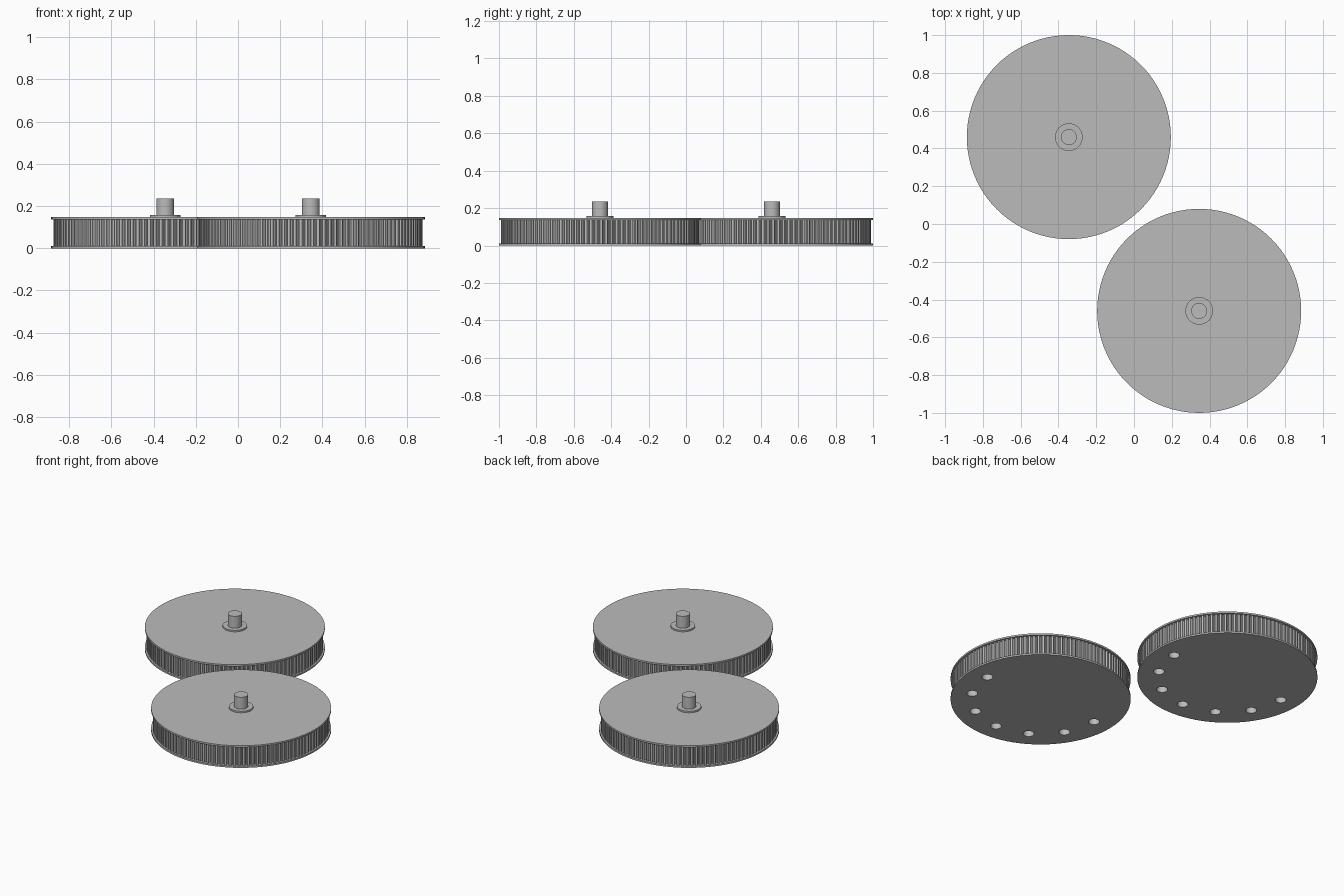
import bpy
import bmesh
from math import cos, sin, pi, radians
from mathutils import Matrix

cube = bpy.data.objects.get("Cube")
if cube:
    bpy.data.objects.remove(cube, do_unlink=True)

# Single grey material
grey = bpy.data.materials.new("plain grey")
grey.use_nodes = True
colour = (0.5, 0.5, 0.5, 1)
grey.diffuse_color = colour
grey.node_tree.nodes["Principled BSDF"].inputs["Base Color"].default_value = colour

RADIUS = 0.54
HEIGHT = 0.147
FLANGE = 0.011
TEETH = 120


def make_object(name, bm, location=(0, 0, 0)):
    bmesh.ops.recalc_face_normals(bm, faces=bm.faces)
    mesh = bpy.data.meshes.new(name)
    bm.to_mesh(mesh)
    bm.free()
    mesh.materials.append(grey)
    obj = bpy.data.objects.new(name, mesh)
    obj.location = location
    bpy.context.collection.objects.link(obj)
    return obj


def add_cylinder(bm, radius, z0, z1, x=0, y=0, sides=96):
    bmesh.ops.create_cone(bm, cap_ends=True, segments=sides, radius1=radius,
                          radius2=radius, depth=z1 - z0,
                          matrix=Matrix.Translation((x, y, (z0 + z1) / 2)))


def cylinder(name, radius, z0, z1, location, sides=96):
    bm = bmesh.new()
    add_cylinder(bm, radius, z0, z1, sides=sides)
    return make_object(name, bm, location)


def toothed_drum(name, location):
    # Each tooth is a flat land followed by a narrow rounded groove
    groove = ((0.0, 0.53), (0.45, 0.53), (0.55, 0.519), (0.72, 0.515), (0.9, 0.519))
    bm = bmesh.new()
    ring = []
    for i in range(TEETH):
        for step, r in groove:
            a = 2 * pi * (i + step) / TEETH
            ring.append(bm.verts.new((r * cos(a), r * sin(a), FLANGE)))
    face = bm.faces.new(ring)
    result = bmesh.ops.extrude_face_region(bm, geom=[face])
    top = [v for v in result["geom"] if isinstance(v, bmesh.types.BMVert)]
    bmesh.ops.translate(bm, verts=top, vec=(0, 0, HEIGHT - 2 * FLANGE))
    return make_object(name, bm, location)


def cut(obj, cutter):
    mod = obj.modifiers.new("pockets", 'BOOLEAN')
    mod.operation = 'DIFFERENCE'
    mod.solver = 'EXACT'
    mod.object = cutter
    bpy.context.view_layer.update()
    graph = bpy.context.evaluated_depsgraph_get()
    mesh = bpy.data.meshes.new_from_object(obj.evaluated_get(graph))
    obj.modifiers.clear()
    obj.data = mesh


def build_wheel(side, x, y):
    place = (x, y, 0)
    drum = toothed_drum(side + "_toothed_drum", place)
    lower = cylinder(side + "_lower_flange", RADIUS, 0, FLANGE, place)
    upper = cylinder(side + "_upper_flange", RADIUS, HEIGHT - FLANGE, HEIGHT, place)
    collar = cylinder(side + "_shaft_collar", 0.073, HEIGHT, 0.157, place, 48)
    shaft = cylinder(side + "_shaft", 0.042, 0.157, 0.235, place, 48)

    # Half circle of seven round pockets in the underside
    bm = bmesh.new()
    for i in range(7):
        a = radians(-30 * i)
        add_cylinder(bm, 0.033, -0.05, 0.1, 0.417 * cos(a), 0.417 * sin(a), 32)
    cutter = make_object("pocket_cutter", bm, place)
    cutter.hide_render = True
    cut(drum, cutter)
    cut(lower, cutter)
    bpy.data.objects.remove(cutter, do_unlink=True)
    return [drum, lower, upper, collar, shaft]


parts = build_wheel("right", -0.345, 0.46) + build_wheel("left", 0.345, -0.46)

# Smooth round walls, sharp rims and teeth
bpy.ops.object.select_all(action='DESELECT')
for part in parts:
    part.select_set(True)
bpy.context.view_layer.objects.active = parts[0]
bpy.ops.object.shade_smooth_by_angle(angle=radians(25))
